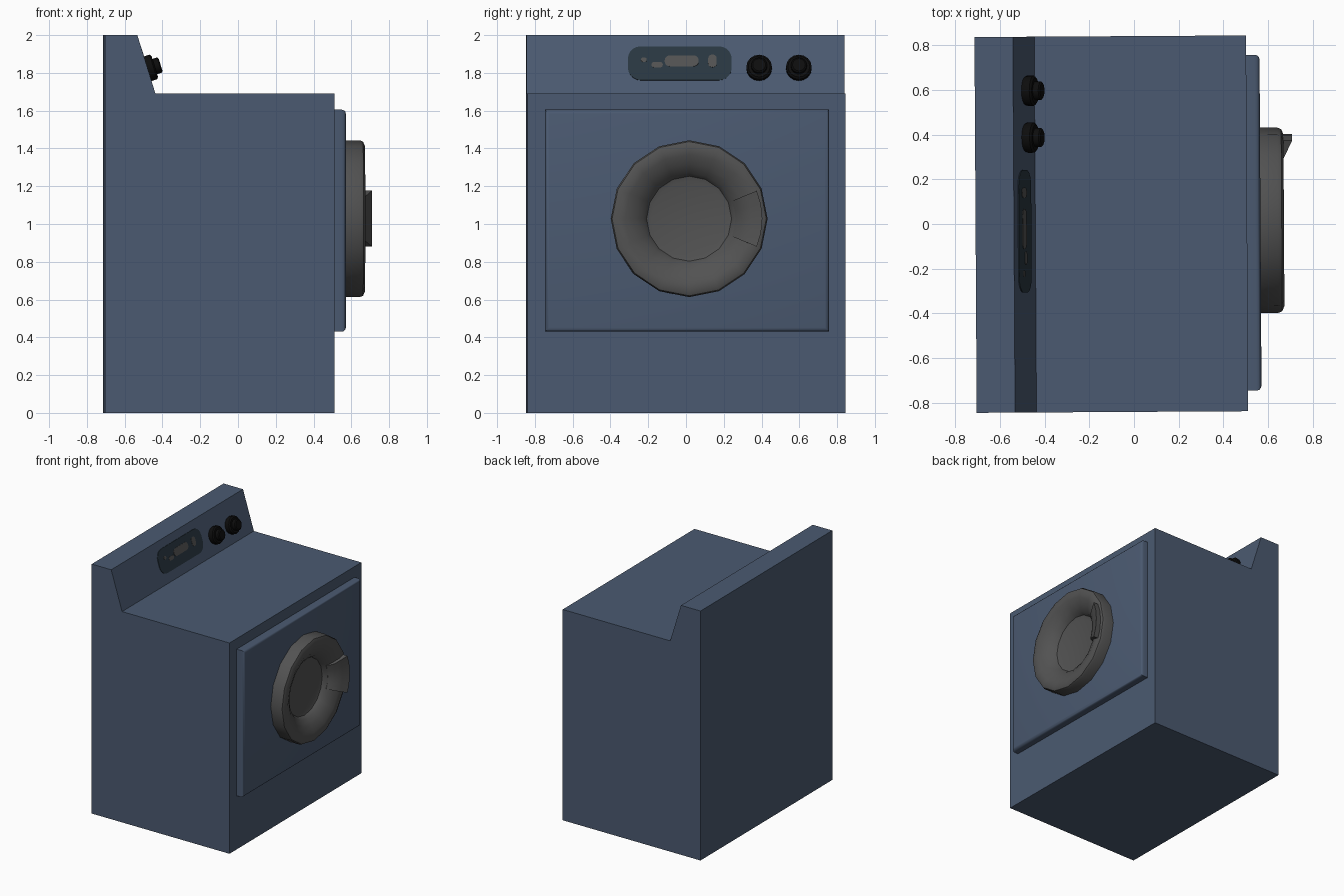
import bpy, bmesh, math
from mathutils import Vector, Matrix

if "Cube" in bpy.data.objects:
    bpy.data.objects.remove(bpy.data.objects["Cube"])

TWIST = Matrix.Rotation(math.radians(0.34), 4, 'Z')   # whole machine sits slightly turned


def material(name, rgb):
    m = bpy.data.materials.new(name)
    m.diffuse_color = (*rgb, 1)
    m.use_nodes = True
    m.node_tree.nodes["Principled BSDF"].inputs["Base Color"].default_value = m.diffuse_color
    return m


BLUE = material("slate blue", (0.070, 0.102, 0.165))
GREY = material("door grey", (0.085, 0.085, 0.085))
BLACK = material("knob black", (0.004, 0.004, 0.004))
DARK = material("display dark", (0.022, 0.038, 0.052))


def finish(name, bm, mat, place=Matrix(), smooth=None):
    bmesh.ops.recalc_face_normals(bm, faces=bm.faces[:])
    bm.transform(TWIST @ place)
    me = bpy.data.meshes.new(name)
    bm.to_mesh(me)
    bm.free()
    me.materials.append(mat)
    ob = bpy.data.objects.new(name, me)
    bpy.context.collection.objects.link(ob)
    if smooth:
        bpy.ops.object.select_all(action='DESELECT')
        bpy.context.view_layer.objects.active = ob
        ob.select_set(True)
        bpy.ops.object.shade_smooth_by_angle(angle=math.radians(smooth))
    return ob


def prism(points, offset):
    """Extrude a closed outline along an offset."""
    bm = bmesh.new()
    f = bm.faces.new([bm.verts.new(p) for p in points])
    r = bmesh.ops.extrude_face_region(bm, geom=[f], use_keep_orig=True)
    bmesh.ops.translate(bm, vec=offset, verts=[v for v in r["geom"] if isinstance(v, bmesh.types.BMVert)])
    return bm


def lathe(profile, sides):
    """Turn (radius, height) points around local z; radius 0 closes the end."""
    bm = bmesh.new()
    rings = []
    for r, h in profile:
        n = 1 if r == 0 else sides
        rings.append([bm.verts.new((r * math.cos(math.tau * i / sides), r * math.sin(math.tau * i / sides), h))
                      for i in range(n)])
    for a, b in zip(rings, rings[1:]):
        for i in range(sides):
            j = (i + 1) % sides
            q = [a[i % len(a)], a[j % len(a)], b[j % len(b)], b[i % len(b)]]
            bm.faces.new(list(dict.fromkeys(q)))
    return bm


def frame(origin, normal):
    """Local x = world y, local y = up the surface, local z = normal."""
    n = Vector(normal).normalized()
    u = Vector((0, 1, 0))
    m = Matrix((u, n.cross(u), n)).transposed().to_4x4()
    m.translation = origin
    return m


# cabinet and sloped console as two prisms across the width
W = 0.842
cabinet = [(-0.71, 0), (0.507, 0), (0.507, 1.69), (-0.71, 1.69)]
console = [(-0.71, 1.69), (-0.442, 1.69), (-0.538, 2.0), (-0.71, 2.0)]
for name, prof in (("cabinet", cabinet), ("console", console)):
    finish(name, prism([(x, -W, z) for x, z in prof], (0, 2 * W, 0)), BLUE)

# raised front panel with rounded front edges
bm = prism([(0.50, y, z) for y, z in ((-0.75, 0.43), (0.755, 0.43), (0.755, 1.605), (-0.75, 1.605))],
           (0.067, 0, 0))
edges = [e for e in bm.edges if all(v.co.x > 0.55 for v in e.verts)]
bmesh.ops.bevel(bm, geom=edges, offset=0.022, segments=3, profile=0.5, affect='EDGES')
finish("front_panel", bm, BLUE, smooth=35)

# round door with dished centre
DOOR = frame((0, 0.013, 1.028), (1, 0, 0))
door = [(0.415, 0.555), (0.415, 0.645), (0.408, 0.662), (0.385, 0.672), (0.34, 0.665), (0.29, 0.642),
        (0.243, 0.61), (0.225, 0.58), (0.20, 0.573), (0, 0.573)]
finish("door", lathe(door, 16), GREY, DOOR, smooth=40)

# flared door handle: a short sector swept around the door centre
section = [(0.245, 0.58), (0.245, 0.615), (0.28, 0.662), (0.33, 0.686), (0.387, 0.711), (0.387, 0.64)]
bm = bmesh.new()
rows = []
for k in range(5):
    a = math.radians(-22.5 + 11.25 * k)
    rows.append([bm.verts.new((r * math.cos(a), r * math.sin(a), x)) for r, x in section])
for a, b in zip(rows, rows[1:]):
    for i in range(len(section)):
        j = (i + 1) % len(section)
        bm.faces.new((a[i], a[j], b[j], b[i]))
bm.faces.new(rows[0])
bm.faces.new(rows[-1])
finish("door_handle", bm, GREY, DOOR, smooth=30)

# parts on the sloped console face
SLOPE = (0.31, 0, 0.096)


def on_slope(y, z):
    return frame((-0.442 - (z - 1.69) * 0.096 / 0.31, y, z), SLOPE)


def rounded_plate(name, y, z, w, h, r, top, mat):
    pts = []
    for q, (sx, sy) in enumerate(((1, 1), (-1, 1), (-1, -1), (1, -1))):
        for k in range(6):
            a = math.radians(90 * q + 18 * k)
            pts.append((sx * (w / 2 - r) + r * math.cos(a), sy * (h / 2 - r) + r * math.sin(a), -0.002))
    finish(name, prism(pts, (0, 0, top + 0.002)), mat, on_slope(y, z))


rounded_plate("display", -0.03, 1.85, 0.55, 0.188, 0.07, 0.004, DARK)
# pale patches showing through the display
for y, z, w, h in ((-0.02, 1.862, 0.18, 0.06), (-0.15, 1.842, 0.06, 0.03),
                   (0.143, 1.862, 0.045, 0.07), (-0.22, 1.868, 0.03, 0.025)):
    rounded_plate("display_patch", y, z, w, h, 0.45 * min(w, h), 0.006, GREY)

# two control knobs with stepped caps
knob = [(0.06, -0.01), (0.068, 0.01), (0.068, 0.038), (0.058, 0.046), (0.042, 0.046), (0.042, 0.072),
        (0.034, 0.078), (0, 0.078)]
for y in (0.39, 0.60):
    finish("knob", lathe(knob, 16), BLACK, on_slope(y, 1.82), smooth=35)
